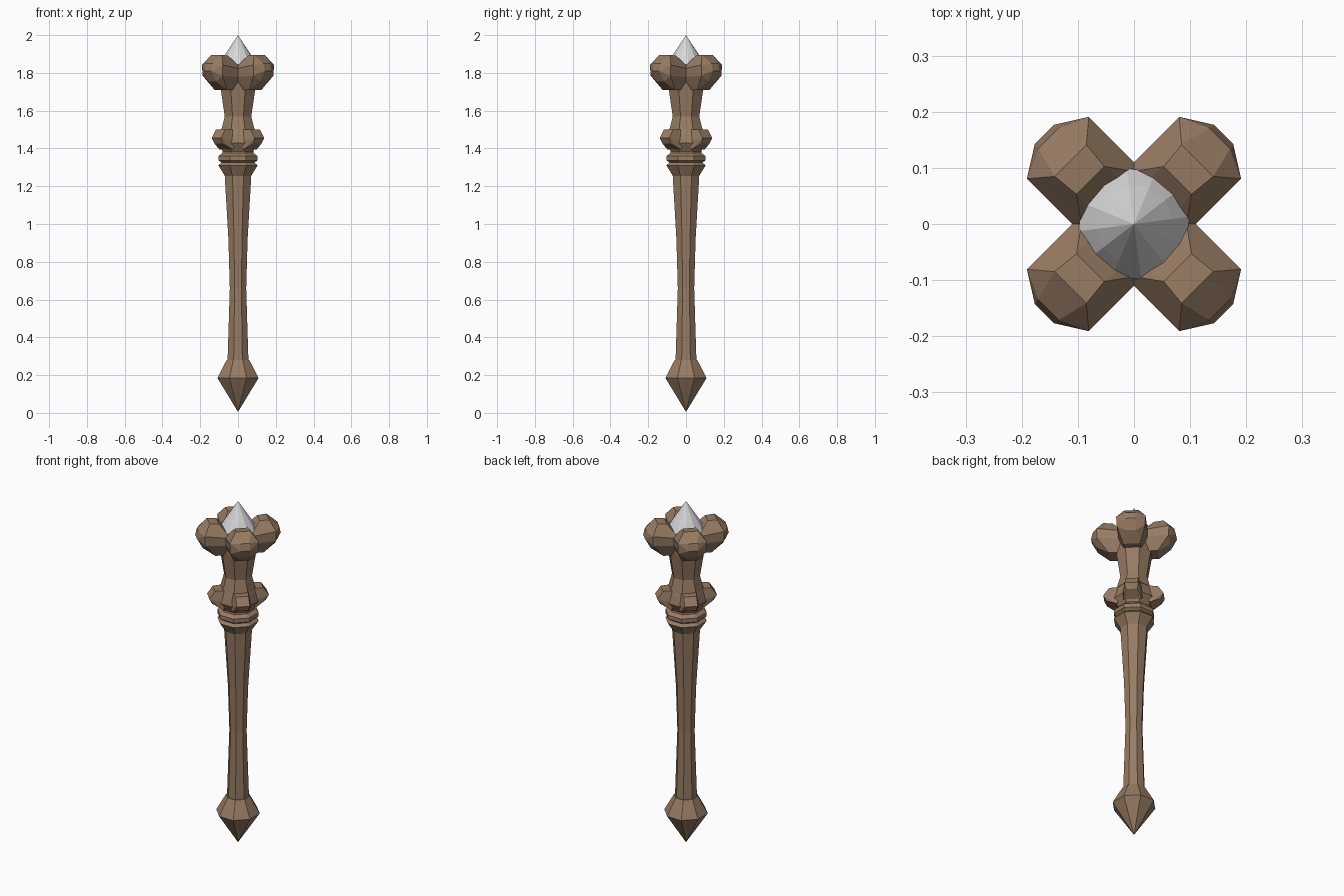
import bpy, bmesh, math
from mathutils import Vector, Matrix

cube = bpy.data.objects.get("Cube")
if cube:
    bpy.data.objects.remove(cube, do_unlink=True)


def material(name, color):
    m = bpy.data.materials.new(name)
    m.use_nodes = True
    m.diffuse_color = (*color, 1)
    m.node_tree.nodes["Principled BSDF"].inputs["Base Color"].default_value = (*color, 1)
    return m


WOOD = material("brown wood", (0.31, 0.20, 0.125))
CRYSTAL = material("pale crystal", (0.68, 0.68, 0.69))


def finish(bm, name, mat):
    bmesh.ops.recalc_face_normals(bm, faces=bm.faces)
    mesh = bpy.data.meshes.new(name)
    bm.to_mesh(mesh)
    bm.free()
    mesh.materials.append(mat)
    obj = bpy.data.objects.new(name, mesh)
    bpy.context.collection.objects.link(obj)
    return obj


def lathe(name, profile, mat, sides=8, turn=0.5):
    """Faceted turned part from (radius, height) pairs; radius 0 makes a tip."""
    bm = bmesh.new()
    rings = []
    for r, z in profile:
        count = sides if r else 1
        angles = [math.tau * (i + turn) / sides for i in range(count)]
        rings.append([bm.verts.new((r * math.cos(a), r * math.sin(a), z)) for a in angles])
    for low, high in zip(rings, rings[1:]):
        for i in range(sides):
            j = (i + 1) % sides
            quad = [low[i % len(low)], low[j % len(low)], high[j % len(high)], high[i % len(high)]]
            bm.faces.new(list(dict.fromkeys(quad)))
    for ring in (rings[0], rings[-1]):
        if len(ring) > 1:
            bm.faces.new(ring)
    return finish(bm, name, mat)


def lobes(name, points):
    """Four chiselled lobes on the diagonals from (outward, half width, height) points."""
    sides = ("back_left", "back_right", "front_right", "front_left")
    for k, side in enumerate(sides):
        bm = bmesh.new()
        spin = Matrix.Rotation(math.radians(45 + 90 * k), 3, "Z")
        for d, w, z in points:
            for s in (-1, 1):
                bm.verts.new(spin @ Vector((d, s * w, z)))
        hull = bmesh.ops.convex_hull(bm, input=bm.verts)
        loose = [v for v in hull["geom_interior"] if isinstance(v, bmesh.types.BMVert)]
        bmesh.ops.delete(bm, geom=loose, context="VERTS")
        bmesh.ops.dissolve_limit(bm, angle_limit=math.radians(4), verts=bm.verts, edges=bm.edges)
        finish(bm, side + "_" + name, WOOD)


# Pointed pommel and slender tapering handle
lathe("pommel", [(0, 0.005), (0.118, 0.185), (0.065, 0.28)], WOOD)
lathe("handle", [(0.06, 0.27), (0.054, 0.45), (0.047, 0.66), (0.055, 0.92), (0.077, 1.27)], WOOD)

# Flared cap and ring at the top of the handle
lathe("handle_cap", [(0.076, 1.255), (0.112, 1.31), (0.095, 1.325)], WOOD)
lathe("grip_ring", [(0.095, 1.325), (0.112, 1.337), (0.112, 1.36), (0.09, 1.375), (0.085, 1.39)], WOOD)

# Collar with four small knobs
lathe("collar", [(0.085, 1.38), (0.115, 1.43), (0.1, 1.48), (0.085, 1.52)], WOOD)
lobes("collar_knob", [(0.16, 0.036, 1.455), (0.145, 0.03, 1.425), (0.13, 0.034, 1.5),
                      (0.09, 0.05, 1.395), (0.05, 0.06, 1.43), (0.05, 0.045, 1.5)])

# Waisted neck
lathe("neck", [(0.095, 1.5), (0.076, 1.57), (0.1, 1.72), (0.105, 1.8)], WOOD)

# Four large lobes of the head
lobes("head_lobe", [(0.226, 0.024, 1.81), (0.216, 0.026, 1.85), (0.192, 0.078, 1.842),
                    (0.19, 0.075, 1.785), (0.195, 0.03, 1.755), (0.13, 0.045, 1.71),
                    (0.03, 0.045, 1.71), (0.03, 0.078, 1.775), (0.05, 0.078, 1.82),
                    (0.16, 0.04, 1.895), (0.11, 0.035, 1.892), (0.05, 0.04, 1.83)])

# Crystal set between the lobes
lathe("crystal", [(0, 1.74), (0.1, 1.845), (0.07, 1.895), (0, 2.0)], CRYSTAL, 12, 0.25)
